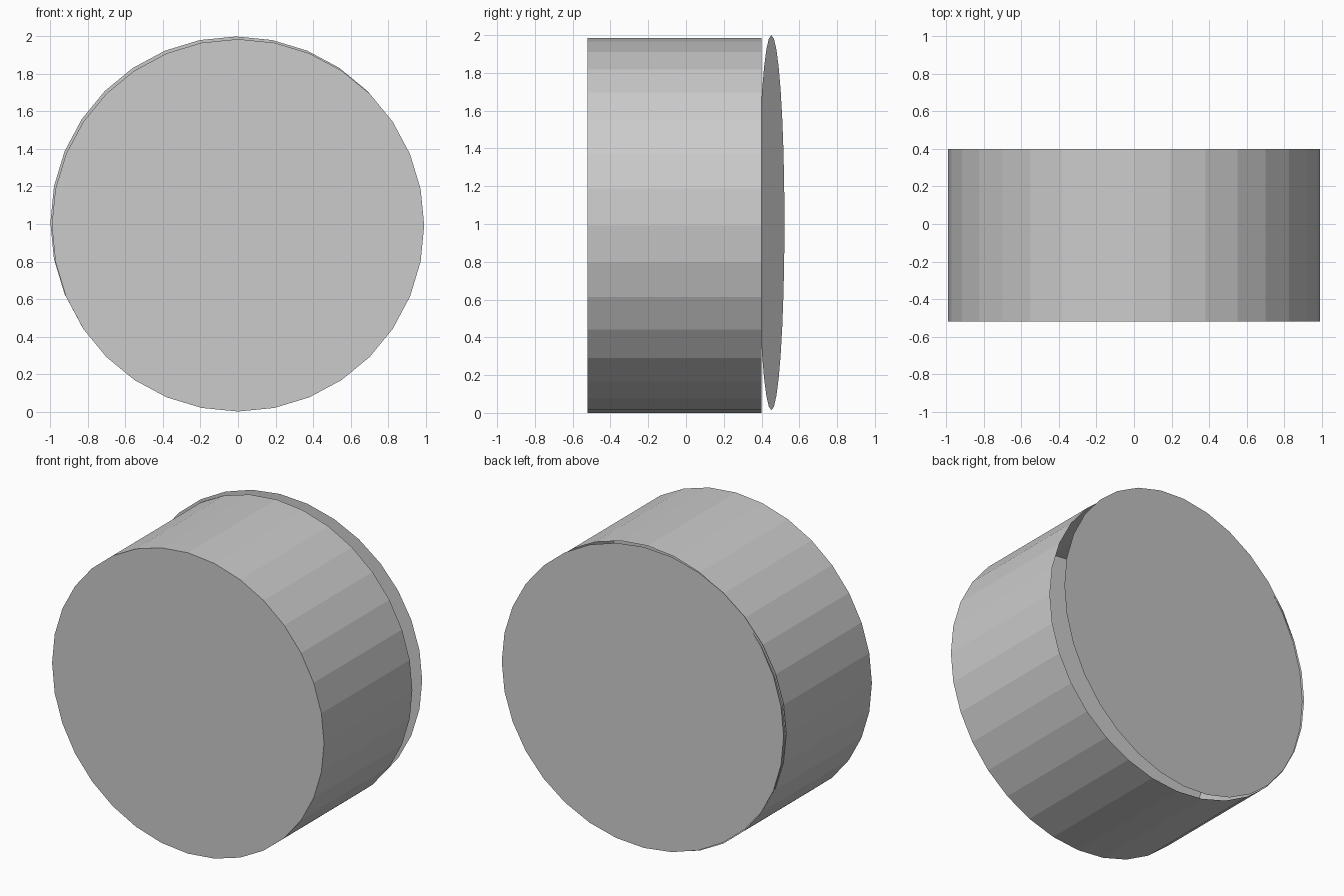
import bpy, bmesh
from math import radians
from mathutils import Matrix

if "Cube" in bpy.data.objects:
    bpy.data.objects.remove(bpy.data.objects["Cube"])

SIDES, R = 32, 0.993


def make_object(name, bm):
    mesh = bpy.data.meshes.new(name)
    bm.to_mesh(mesh)
    bm.free()
    obj = bpy.data.objects.new(name, mesh)
    bpy.context.collection.objects.link(obj)
    return obj


def disc(bm):
    # upright disc facing -y, with a corner at the top
    bmesh.ops.create_circle(bm, cap_ends=True, segments=SIDES, radius=R,
                            matrix=Matrix.Rotation(radians(90), 4, 'X'))


# drum: closed front, thin wall, open back
bm = bmesh.new()
disc(bm)
rim = bm.edges[:]
ext = bmesh.ops.extrude_edge_only(bm, edges=rim)
verts = [g for g in ext["geom"] if isinstance(g, bmesh.types.BMVert)]
bmesh.ops.translate(bm, verts=verts, vec=(0, 0.921, 0))
bmesh.ops.recalc_face_normals(bm, faces=bm.faces[:])
drum = make_object("drum", bm)
drum.location = (0, -0.521, R)

# lid: single flat sheet, slightly ajar at the back
bm = bmesh.new()
disc(bm)
for f in bm.faces:
    f.normal_update()
    if f.normal.y < 0:
        f.normal_flip()
lid = make_object("lid", bm)
lid.location = (-0.01, 0.452, 2.0 - R)
lid.rotation_euler = (0, 0, radians(4))
